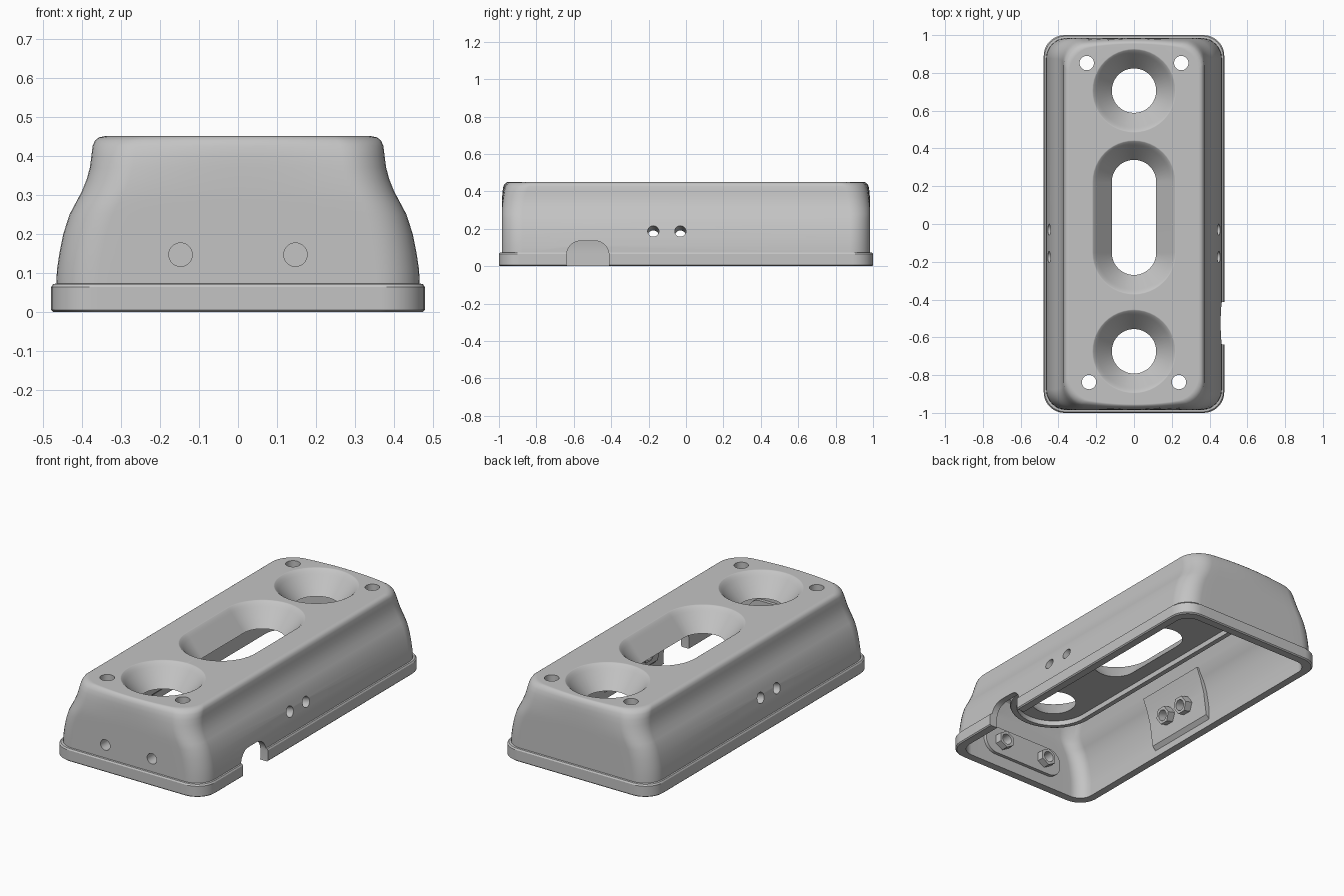
import bpy, bmesh
from math import cos, sin, pi
from mathutils import Matrix

if "Cube" in bpy.data.objects:
    bpy.data.objects.remove(bpy.data.objects["Cube"])

grey = bpy.data.materials.new("plain grey")
grey.use_nodes = True
grey.diffuse_color = (0.55, 0.55, 0.55, 1)
grey.node_tree.nodes["Principled BSDF"].inputs["Base Color"].default_value = (0.55, 0.55, 0.55, 1)


def finish(bm, name):
    bmesh.ops.recalc_face_normals(bm, faces=bm.faces)
    mesh = bpy.data.meshes.new(name)
    bm.to_mesh(mesh)
    bm.free()
    mesh.materials.append(grey)
    ob = bpy.data.objects.new(name, mesh)
    bpy.context.collection.objects.link(ob)
    return ob


def loft(rings, name):
    """Skin a list of equal-length point rings and cap both ends."""
    bm = bmesh.new()
    loops = [[bm.verts.new(p) for p in ring] for ring in rings]
    n = len(loops[0])
    for a, b in zip(loops, loops[1:]):
        for i in range(n):
            j = (i + 1) % n
            bm.faces.new((a[i], a[j], b[j], b[i]))
    bm.faces.new(loops[0])
    bm.faces.new(loops[-1])
    return finish(bm, name)


def rounded(hx, hy, r, z, bow=0.0):
    """Rounded rectangle ring; bow pulls the outer parts of both ends inwards."""
    pts, steps = [], 8
    for k, (sx, sy) in enumerate(((1, 1), (-1, 1), (-1, -1), (1, -1))):
        for i in range(steps + 1):
            a = (k + i / steps) * pi / 2
            pts.append((sx * (hx - r) + r * cos(a), sy * (hy - r) + r * sin(a)))
        if k in (0, 2):  # extra points along the short ends
            for i in range(1, 10):
                pts.append((sx * (hx - r) * (1 - i / 5), sy * hy))
    return [(x, y * (1 - bow * (x / hx) ** 2), z) for x, y in pts]


def slot(r, half, z, cy, steps=24):
    """Slot-shaped ring along y, or a circle when half is zero."""
    pts = []
    for side in (0, 1):
        shift = cy + (half if side == 0 else -half)
        for i in range(steps + (1 if half else 0)):
            a = (side + i / steps) * pi
            pts.append((r * cos(a), shift + r * sin(a), z))
    return pts


def combine(target, tool, operation):
    mod = target.modifiers.new(operation, 'BOOLEAN')
    mod.operation = operation
    mod.solver = 'EXACT'
    mod.object = tool
    bpy.context.view_layer.objects.active = target
    bpy.ops.object.modifier_apply(modifier=mod.name)
    bpy.data.objects.remove(tool)


def cylinder(loc, r, depth, turn, sides=32, name="drill"):
    bm = bmesh.new()
    bmesh.ops.create_cone(bm, cap_ends=True, segments=sides, radius1=r, radius2=r,
                          depth=depth, matrix=Matrix.Translation(loc) @ turn)
    return finish(bm, name)


def block(loc, size, bevel, axis, name):
    """Box with the four edges along one axis rounded."""
    bm = bmesh.new()
    bmesh.ops.create_cube(bm, size=1, matrix=Matrix.Translation(loc) @ Matrix.Diagonal((*size, 1)))
    edges = [e for e in bm.edges if abs((e.verts[0].co - e.verts[1].co)[axis]) > 1e-4]
    bmesh.ops.bevel(bm, geom=edges, offset=bevel, segments=8, profile=0.5, affect='EDGES')
    return finish(bm, name)


# Flared outer skin: (half width, half length, height, end bow)
skin = [(0.465, 0.985, 0.073, 0), (0.463, 0.985, 0.11, 0), (0.457, 0.985, 0.15, 0),
        (0.447, 0.985, 0.2, 0), (0.431, 0.985, 0.25, 0), (0.415, 0.985, 0.28, 0),
        (0.399, 0.985, 0.31, 0.002), (0.387, 0.984, 0.34, 0.006), (0.379, 0.983, 0.37, 0.012),
        (0.375, 0.981, 0.4, 0.02), (0.372, 0.977, 0.425, 0.03), (0.366, 0.97, 0.439, 0.036),
        (0.356, 0.962, 0.447, 0.041), (0.342, 0.954, 0.45, 0.044)]
lip = [(0.472, 0.994, 0, 0), (0.478, 1.0, 0.006, 0), (0.478, 1.0, 0.064, 0), (0.473, 0.995, 0.072, 0)]
housing = loft([rounded(x, y, 0.11, z, b) for x, y, z, b in lip + skin], "housing")

# Hollow inside
wall = 0.036
hollow = [(0.429, 0.949, -0.02, 0)] + [(x - wall, y - wall, z - (wall if z > 0.4 else 0), b)
                                      for x, y, z, b in skin if not 0.36 < z < 0.43]
combine(housing, loft([rounded(x, y, 0.08, z, b) for x, y, z, b in hollow], "hollow"), 'DIFFERENCE')

# Long boss under the top carrying the three openings, with a raised rim
boss = loft([slot(r, 0.69, z, 0.02)
             for r, z in ((0.225, 0.305), (0.236, 0.31), (0.24, 0.32), (0.24, 0.43))], "boss")
combine(housing, boss, 'UNION')
recess = loft([slot(r, 0.69, z, 0.02) for r, z in ((0.205, 0.28), (0.2, 0.332))], "recess")
combine(housing, recess, 'DIFFERENCE')

# Thickened pads inside the walls, with hex nuts
lean = 0.24
screw_y, screw_x = (-0.175, -0.03), (-0.147, 0.147)
forward = Matrix.Rotation(pi / 2, 4, 'X')
pad = [(0.438, 0.03), (0.408, 0.06), (0.39, 0.19), (0.366, 0.27), (0.342, 0.33),
       (0.37, 0.33), (0.41, 0.26), (0.436, 0.19)]
for s in (-1, 1):
    outward = Matrix.Rotation(pi / 2 - s * lean, 4, 'Y')
    combine(housing, loft([[(s * x, y, z) for x, z in pad] for y in (-0.33, 0.12)], "side_pad"), 'UNION')
    for y in screw_y:
        combine(housing, cylinder((s * 0.376, y, 0.17), 0.05, 0.06, outward, 6, "side_nut"), 'UNION')
    for y in screw_y:
        combine(housing, cylinder((s * 0.43, y, 0.182), 0.03, 0.24, outward), 'DIFFERENCE')
combine(housing, block((0, -0.95, 0.147), (0.52, 0.04, 0.16), 0.075, 1, "front_pad"), 'UNION')
for x in screw_x:
    combine(housing, cylinder((x, -0.92, 0.147), 0.05, 0.06, forward, 6, "front_nut"), 'UNION')
    combine(housing, cylinder((x, -0.96, 0.147), 0.03, 0.3, forward), 'DIFFERENCE')

# Dished openings in the top: centre and half length of the straight part
flare = [(0.115, 0.25), (0.116, 0.33), (0.195, 0.425), (0.205, 0.437), (0.216, 0.447), (0.232, 0.455)]
for cy, half in ((0.706, 0), (0.035, 0.187), (-0.674, 0)):
    combine(housing, loft([slot(r, half, z, cy) for r, z in flare], "dish"), 'DIFFERENCE')

# Screw holes through the top corners
for s in (-1, 1):
    for x, y in ((0.25, 0.852), (0.238, -0.837)):
        combine(housing, cylinder((s * x, y, 0.43), 0.038, 0.3, Matrix()), 'DIFFERENCE')

# Cable notch in the lower left edge
combine(housing, block((0.47, -0.525, 0.035), (0.2, 0.226, 0.2), 0.075, 0, "notch"), 'DIFFERENCE')

# Smooth shading with clean flat areas
bpy.ops.object.select_all(action='DESELECT')
housing.select_set(True)
bpy.context.view_layer.objects.active = housing
bpy.ops.object.shade_smooth_by_angle(angle=pi / 6)
housing.modifiers.new("weighted normals", 'WEIGHTED_NORMAL').keep_sharp = True
